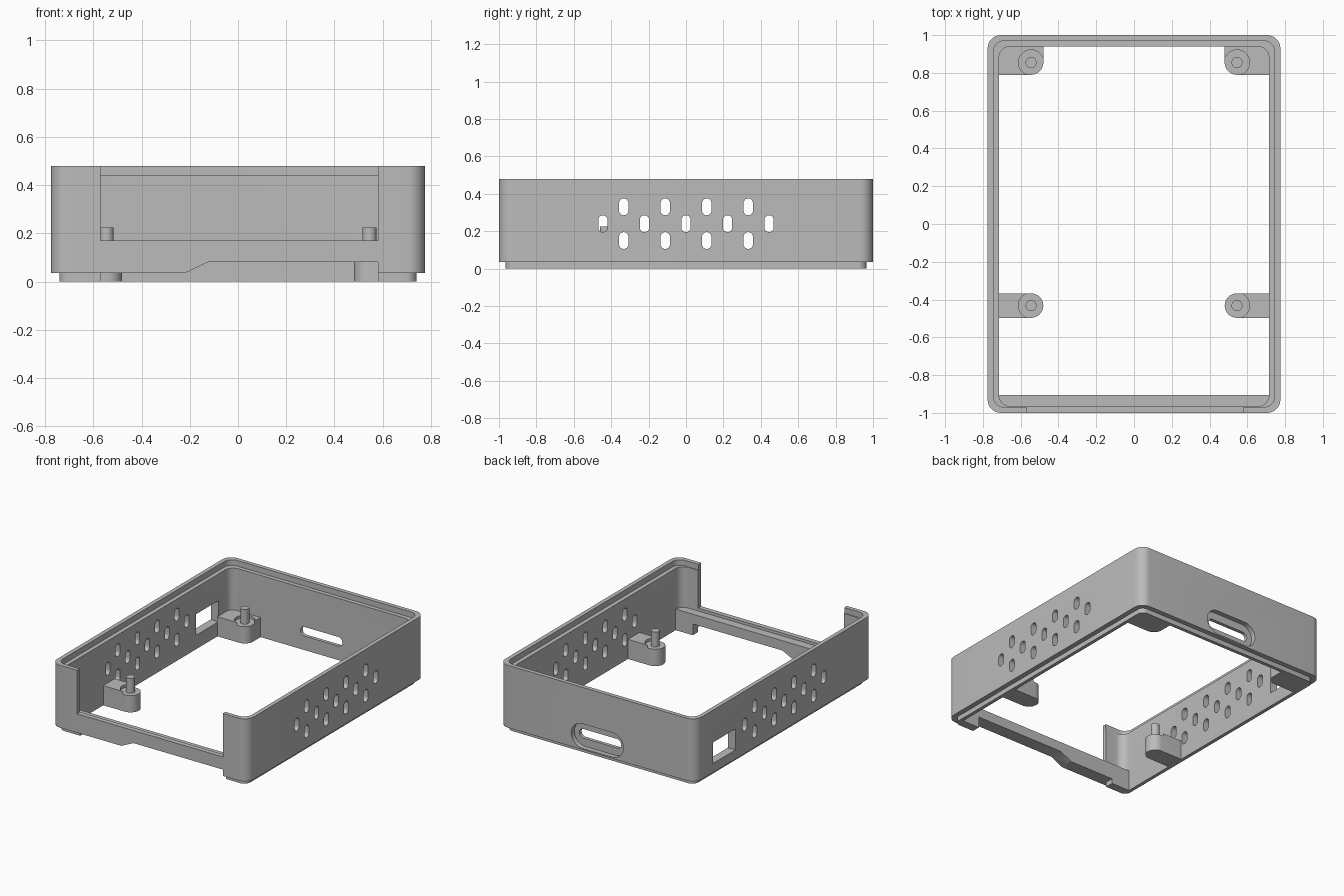
import bpy, bmesh, math
from mathutils import Vector

if "Cube" in bpy.data.objects:
    bpy.data.objects.remove(bpy.data.objects["Cube"], do_unlink=True)

GREY = 0.5
mat = bpy.data.materials.new("grey plastic")
mat.use_nodes = True
mat.diffuse_color = (GREY, GREY, GREY, 1)
mat.node_tree.nodes["Principled BSDF"].inputs["Base Color"].default_value = (GREY, GREY, GREY, 1)


def prism(name, pts, axis, lo, hi):
    """Extrude a 2D profile along an axis; the profile uses the other two axes in order."""
    def place(p, h):
        c = list(p)
        c.insert("xyz".index(axis), h)
        return Vector(c)
    bm = bmesh.new()
    face = bm.faces.new([bm.verts.new(place(p, lo)) for p in pts])
    side = bmesh.ops.extrude_face_region(bm, geom=[face])["geom"]
    moved = [v for v in side if isinstance(v, bmesh.types.BMVert)]
    bmesh.ops.translate(bm, verts=moved, vec=place((0, 0), hi - lo))
    bmesh.ops.recalc_face_normals(bm, faces=bm.faces)
    mesh = bpy.data.meshes.new(name)
    bm.to_mesh(mesh)
    bm.free()
    mesh.materials.append(mat)
    obj = bpy.data.objects.new(name, mesh)
    bpy.context.collection.objects.link(obj)
    return obj


def rounded(u0, u1, v0, v1, r, seg=8):
    """Rectangle with rounded corners; r equal to half a side gives a capsule."""
    pts = []
    corners = [(u1 - r, v1 - r), (u0 + r, v1 - r), (u0 + r, v0 + r), (u1 - r, v0 + r)]
    for k, (cu, cv) in enumerate(corners):
        for i in range(seg + 1):
            a = math.pi / 2 * (k + i / seg)
            p = (cu + r * math.cos(a), cv + r * math.sin(a))
            if not pts or math.dist(p, pts[-1]) > 1e-5:
                pts.append(p)
    if math.dist(pts[0], pts[-1]) < 1e-5:
        pts.pop()
    return pts


def box(u0, u1, v0, v1):
    return [(u0, v0), (u1, v0), (u1, v1), (u0, v1)]


def circle(u, v, r, n=32):
    return [(u + r * math.cos(math.tau * i / n), v + r * math.sin(math.tau * i / n)) for i in range(n)]


def boolean(target, other, op="DIFFERENCE"):
    other.hide_render = True
    mod = target.modifiers.new("bool", "BOOLEAN")
    mod.operation, mod.object, mod.solver = op, other, "EXACT"
    bpy.context.view_layer.update()
    dg = bpy.context.evaluated_depsgraph_get()
    mesh = bpy.data.meshes.new_from_object(target.evaluated_get(dg))
    target.modifiers.clear()
    target.data = mesh
    bpy.data.objects.remove(other, do_unlink=True)


# Outer wall with the inset lip below it
frame = prism("frame_wall", rounded(-.775, .775, -1, 1, .07), "z", .035, .48)
boolean(frame, prism("lip", rounded(-.74, .74, -.965, .965, .045), "z", 0, .1), "UNION")

# Open middle, thicker front sill, and the rebate round the top rim
boolean(frame, prism("cut", rounded(-.715, .715, -.905, .94, .05), "z", -.1, .3))
boolean(frame, prism("cut", rounded(-.715, .715, -.965, .94, .06), "z", .15, .6))
boolean(frame, prism("cut", rounded(-.745, .745, -.97, .97, .06), "z", .44, .6))

# Sill corners: square off the ends of the lower opening
boolean(frame, prism("cut", box(-.715, .715, -.905, -.8), "z", -.1, .3))

# Front opening and the stepped relief under the sill
boolean(frame, prism("cut", box(-.57, .58, .17, .6), "y", -1.1, -.88))
relief = [(-.57, -.1), (.58, -.1), (.58, .08), (-.125, .08), (-.22, .035), (-.57, .035)]
boolean(frame, prism("cut", relief, "y", -1.1, -.85))

# Vent slots through both side walls
rows = [(.24, 5), (.33, 4), (.15, 4)]
for z, count in rows:
    for i in range(count):
        y = (i - (count - 1) / 2) * .222
        slot = rounded(y - .025, y + .025, z - .045, z + .045, .025, 6)
        boolean(frame, prism("cut", slot, "x", -1, 1))

# Square port in one side wall
boolean(frame, prism("cut", box(.55, .8, .1, .25), "x", -1, -.6))

# Rear connector: wide recess outside, narrow slot through
boolean(frame, prism("cut", rounded(-.205, .205, .045, .22, .0875), "y", .965, 1.1))
boolean(frame, prism("cut", rounded(-.165, .165, .1, .165, .0325), "y", .8, 1.1))


def standoff(label, side, y, rear):
    """Bracket from the side wall with a round seat and a locating pin."""
    x, r = .545, .065
    if rear:
        outline = [(.72, y - r), (.72, .945), (x - r, .945), (x - r, y)]
    else:
        outline = [(.72, y - r), (.72, y + r)]
    start = math.pi if rear else math.pi / 2
    for i in range(17):
        a = start + (1.5 * math.pi - start) * i / 16
        p = (x + r * math.cos(a), y + r * math.sin(a))
        if math.dist(p, outline[-1]) > 1e-5:
            outline.append(p)
    bracket = prism(label + "_standoff", [(side * u, v) for u, v in outline], "z", 0, .14)
    boolean(bracket, prism("cut", circle(side * x, y, r + .002), "z", .12, .3))
    pin = prism(label + "_pin", circle(side * x, y, .029, 24), "z", .1, .225)
    return [bracket, pin]


parts = [frame]
for side, name in ((1, "left"), (-1, "right")):
    parts += standoff("front_" + name, side, -.432, False)
    parts += standoff("rear_" + name, side, .855, True)

# Smooth the round corners, keep hard edges crisp
for o in bpy.context.view_layer.objects:
    o.select_set(o in parts)
bpy.context.view_layer.objects.active = frame
bpy.ops.object.shade_smooth_by_angle(angle=math.radians(30))
